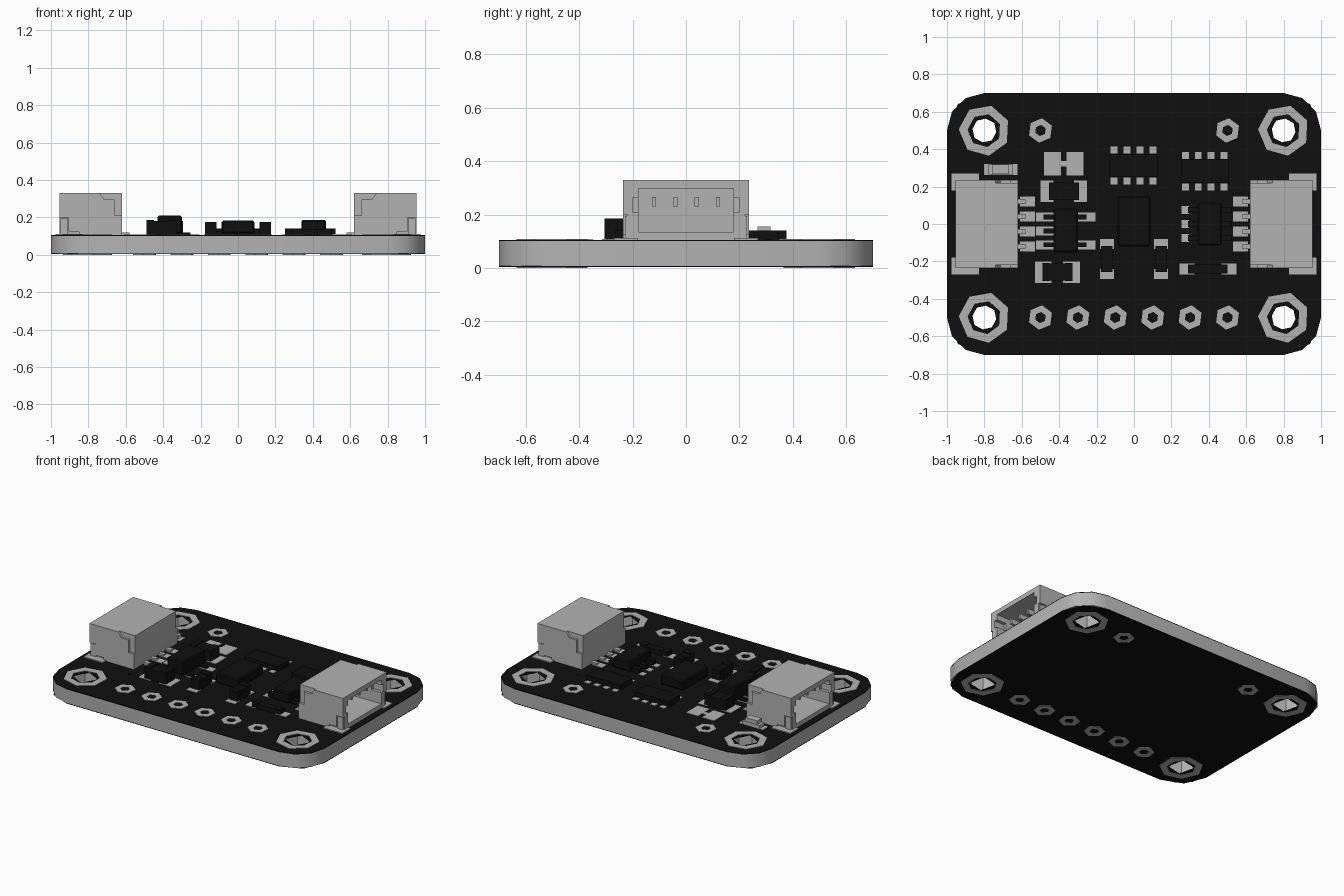
import bpy, bmesh, math
from mathutils import Matrix

if "Cube" in bpy.data.objects:
    bpy.data.objects.remove(bpy.data.objects["Cube"])


def material(name, v):
    m = bpy.data.materials.new(name)
    m.use_nodes = True
    m.diffuse_color = (v, v, v, 1)
    m.node_tree.nodes["Principled BSDF"].inputs["Base Color"].default_value = (v, v, v, 1)
    return m


GREY = material("plain grey", 0.45)
BLACK = material("matte black", 0.005)
TOP = 0.105          # upper surface of the solder mask


def finish(name, bm, mat):
    bmesh.ops.recalc_face_normals(bm, faces=bm.faces)
    me = bpy.data.meshes.new(name)
    bm.to_mesh(me)
    bm.free()
    me.materials.append(mat)
    ob = bpy.data.objects.new(name, me)
    bpy.context.scene.collection.objects.link(ob)
    return ob


def add_box(bm, x0, x1, y0, y1, z0, z1):
    m = Matrix.Translation(((x0 + x1) / 2, (y0 + y1) / 2, (z0 + z1) / 2))
    m = m @ Matrix.Diagonal((abs(x1 - x0), abs(y1 - y0), abs(z1 - z0), 1))
    bmesh.ops.create_cube(bm, size=1, matrix=m)


def boxes(name, mat, items):
    bm = bmesh.new()
    for it in items:
        add_box(bm, *it)
    return finish(name, bm, mat)


def at(x, y, w, d, z1, z0=0.1):
    """Box limits from a centre, a width and a depth."""
    return (x - w / 2, x + w / 2, y - d / 2, y + d / 2, z0, z1)


def add_prism(bm, pts, vec):
    face = bm.faces.new([bm.verts.new(p) for p in pts])
    ext = bmesh.ops.extrude_face_region(bm, geom=[face], use_keep_orig=True)
    bmesh.ops.translate(bm, vec=vec, verts=[v for v in ext["geom"] if isinstance(v, bmesh.types.BMVert)])


def circle(x, y, r, n, z, turn=0.0):
    return [(x + r * math.cos(turn + math.tau * i / n), y + r * math.sin(turn + math.tau * i / n), z)
            for i in range(n)]


def add_ring(bm, x, y, r_out, r_in, n, z0, z1):
    loops = [[bm.verts.new(p) for p in circle(x, y, r, n, z, 0.4)]
             for r, z in ((r_out, z0), (r_out, z1), (r_in, z1), (r_in, z0))]
    for k in range(4):
        a, b = loops[k], loops[(k + 1) % 4]
        for i in range(n):
            j = (i + 1) % n
            bm.faces.new((a[i], a[j], b[j], b[i]))


def cut(ob, cutter):
    mod = ob.modifiers.new("cut", 'BOOLEAN')
    mod.operation, mod.solver, mod.object = 'DIFFERENCE', 'EXACT', cutter
    bpy.context.view_layer.update()
    me = bpy.data.meshes.new_from_object(ob.evaluated_get(bpy.context.evaluated_depsgraph_get()))
    ob.modifiers.clear()
    ob.data = me
    bpy.data.objects.remove(cutter)


# Board: grey core between two black solder masks, with four mounting holes
MOUNTS = [(sx * 0.8, sy * 0.5) for sx in (-1, 1) for sy in (-1, 1)]


def slab(name, mat, z0, z1, seg, hole_r, hole_n, turn):
    pts = []
    for q, (sx, sy) in enumerate(((1, 1), (-1, 1), (-1, -1), (1, -1))):
        for i in range(seg + 1):
            a = math.pi / 2 * (q + i / seg)
            pts.append((sx * 0.8 + 0.2 * math.cos(a), sy * 0.5 + 0.2 * math.sin(a), z0))
    bm = bmesh.new()
    add_prism(bm, pts, (0, 0, z1 - z0))
    ob = finish(name, bm, mat)
    holes = bmesh.new()
    for x, y in MOUNTS:
        add_prism(holes, circle(x, y, hole_r, hole_n, -1, turn), (0, 0, 2))
    cut(ob, finish("hole_cutter", holes, mat))
    return ob


core = slab("board_core", GREY, 0.008, 0.1, 3, 0.09, 7, 0.4)
slab("top_mask", BLACK, 0.1, TOP, 3, 0.085, 4, 0.3)
slab("bottom_mask", BLACK, 0.003, 0.008, 2, 0.085, 4, 1.0)
bpy.ops.object.select_all(action='DESELECT')
core.select_set(True)
bpy.context.view_layer.objects.active = core
bpy.ops.object.shade_smooth_by_angle(angle=math.radians(40))

# Plated rings around the mounting holes and the small pin holes
SMALL = [(-0.5 + 0.2 * i, -0.5) for i in range(6)] + [(-0.5, 0.5), (0.5, 0.5)]
rings, plugs = bmesh.new(), bmesh.new()
for z0, z1 in ((0, 0.004), (0.104, 0.108)):
    for x, y in MOUNTS:
        add_ring(rings, x, y, 0.137, 0.09, 7, z0, z1)
    for x, y in SMALL:
        add_ring(rings, x, y, 0.066, 0.03, 6, z0, z1)
        add_prism(plugs, circle(x, y, 0.032, 4, z0 + 0.001, x * 5), (0, 0, 0.002))
finish("plated_rings", rings, GREY)
finish("pin_hole_fill", plugs, BLACK)


# Side-entry connectors, mirrored left and right
def connector(side, s):
    def mx(items):
        return [(s * i[0], s * i[1]) + tuple(i[2:]) for i in items]

    body = boxes(side + "_connector_shell", GREY, mx([(0.62, 0.955, -0.22, 0.22, TOP, 0.33)]))
    cut(body, boxes("cavity", GREY, mx([(0.69, 1.1, -0.178, 0.178, 0.135, 0.298)])))
    cut(body, boxes("side_slot", GREY, mx([(0.88, 1.1, -0.2, 0.2, 0.21, 0.262)])))
    # stepped cheeks on both flanks
    outline = [(0.62, TOP), (0.62, 0.21), (0.66, 0.21), (0.66, 0.295), (0.715, 0.295), (0.74, 0.33),
               (0.955, 0.33), (0.955, 0.2), (0.905, 0.2), (0.905, 0.125), (0.85, 0.125), (0.85, TOP)]
    bm = bmesh.new()
    for e in (-1, 1):
        add_prism(bm, [(s * x, e * 0.22, z) for x, z in outline], (0, e * 0.015, 0))
    finish(side + "_connector_cheeks", bm, GREY)
    # solder tabs and feet
    tabs = []
    for e in (-1, 1):
        tabs.append((0.83, 0.975, e * 0.18, e * 0.27, 0.1, 0.112))
        tabs.append((0.91, 0.95, e * 0.21, e * 0.229, TOP, 0.195))
    boxes(side + "_solder_tabs", GREY, mx(tabs))
    # contact pins, tails and their pads
    pins = []
    for i in range(4):
        y = 0.08 * (i - 1.5)
        pins.append((0.66, 0.89, y - 0.008, y + 0.008, 0.23, 0.265))
        pins.append((0.58, 0.64, y - 0.014, y + 0.014, TOP, 0.118))
        pins.append((0.53, 0.61, y - 0.026, y + 0.026, 0.1, 0.108))
    boxes(side + "_contact_pins", GREY, mx(pins))


connector("left", 1)
connector("right", -1)


# Two-terminal chips: grey pads at the ends, black body with raised ends
def passive(name, x, y, length, width, body, pad, h, upright=False):
    def place(off, a, b, z1):
        return at(x, y + off, b, a, z1) if upright else at(x + off, y, a, b, z1)

    off = (length - pad) / 2
    boxes(name + "_pads", GREY, [place(e * off, pad, width, 0.108) for e in (-1, 1)])
    ends = [place(e * (body / 2 - 0.02), 0.04, width * 0.82, h) for e in (-1, 1)]
    boxes(name + "_body", BLACK, ends + [place(0, body - 0.06, width * 0.8, h - 0.006)])


passive("upper_capacitor", -0.375, 0.175, 0.25, 0.115, 0.16, 0.07, 0.18)
passive("lower_capacitor", -0.41, -0.257, 0.24, 0.115, 0.16, 0.09, 0.185)
passive("inner_capacitor_right", -0.145, -0.187, 0.215, 0.075, 0.14, 0.055, 0.175, True)
passive("inner_capacitor_left", 0.145, -0.187, 0.215, 0.075, 0.14, 0.055, 0.175, True)
passive("resistor", 0.395, -0.24, 0.305, 0.06, 0.21, 0.08, 0.14)


# Leaded chips with bevelled bodies
def chip(name, x, y, w, d, h):
    ob = boxes(name, BLACK, [at(x, y, w, d, h, 0.115)])
    mod = ob.modifiers.new("edge", 'BEVEL')
    mod.width, mod.segments = 0.008, 1


chip("regulator", -0.365, -0.035, 0.13, 0.235, 0.21)
chip("transistor_pack", 0.405, 0, 0.13, 0.23, 0.187)
chip("sensor", 0, 0.015, 0.175, 0.27, 0.182)

rows = (0.037, -0.037, -0.111)
boxes("regulator_pads", GREY,
      [at(-0.475, y, 0.1, 0.048, 0.108) for y in rows] + [at(-0.255, y, 0.1, 0.048, 0.108) for y in rows[::2]])
boxes("regulator_legs", BLACK,
      [at(-0.455, y, 0.06, 0.026, 0.118) for y in rows] + [at(-0.28, y, 0.05, 0.026, 0.118) for y in rows[::2]])
rows = (0.075, 0, -0.075)
boxes("transistor_pads", GREY, [at(0.275, y, 0.04, 0.042, 0.108) for y in rows])
boxes("transistor_legs", BLACK,
      [at(0.405 + e * 0.085, y, 0.06, 0.03, 0.14, 0.11) for y in rows for e in (-1, 1)])


# Resistor networks with two rows of four pads
def network(name, x, y, pitch, gap):
    pads = [at(x + pitch * (i - 1.5), y + e * gap / 2, 0.037, 0.036, 0.108) for i in range(4) for e in (-1, 1)]
    boxes(name + "_pads", GREY, pads)
    boxes(name + "_body", BLACK, [at(x, y, pitch * 4 - 0.02, gap - 0.04, 0.14)])


network("centre_network", -0.003, 0.313, 0.069, 0.165)
network("side_network", 0.378, 0.282, 0.069, 0.168)

# Solder jumper, indicator lamp and alignment dots
boxes("solder_jumper", GREY,
      [at(-0.375 + e * 0.06, 0.323, 0.09, 0.125, 0.108) for e in (-1, 1)] + [at(-0.375, 0.323, 0.05, 0.03, 0.107)])
boxes("indicator_lamp", GREY,
      [at(-0.713, 0.292, 0.18, 0.058, 0.108), at(-0.713, 0.292, 0.13, 0.056, 0.13), at(-0.713, 0.292, 0.09, 0.05, 0.155)])
dots = bmesh.new()
for x, y in ((-0.61, -0.3), (0.6, 0.31), (-0.12, -0.36)):
    add_prism(dots, circle(x, y, 0.014, 6, TOP), (0, 0, 0.002))
finish("alignment_dots", dots, BLACK)
